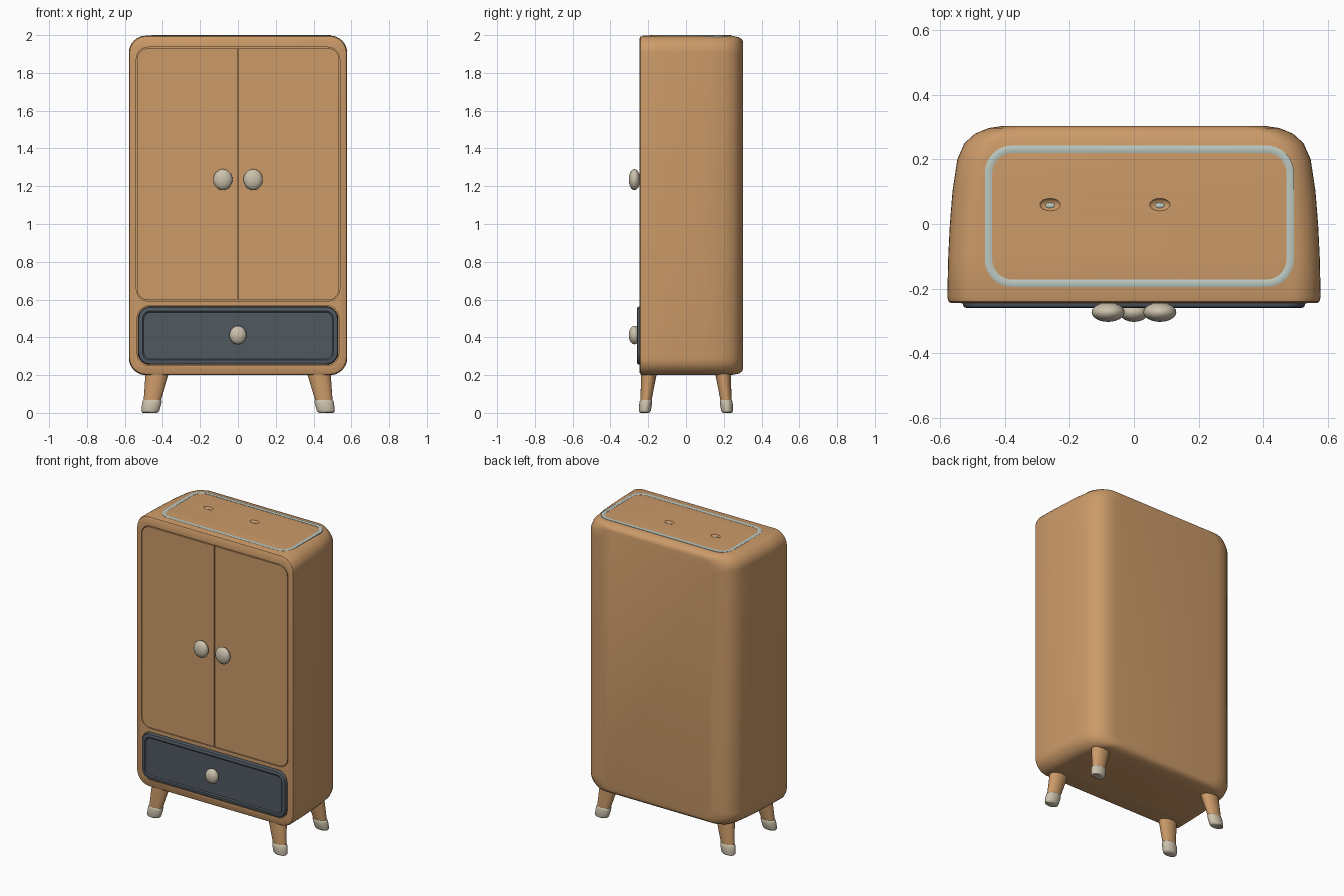
import bpy, bmesh, math
from mathutils import Vector

cube = bpy.data.objects.get("Cube")
if cube:
    bpy.data.objects.remove(cube, do_unlink=True)


def material(name, rgb):
    m = bpy.data.materials.new(name)
    m.use_nodes = True
    col = (*rgb, 1)
    m.diffuse_color = col
    for n in m.node_tree.nodes:
        if n.type == 'BSDF_PRINCIPLED':
            n.inputs["Base Color"].default_value = col
            n.inputs["Roughness"].default_value = 0.7
    return m


WOOD = material("warm wood", (0.60, 0.325, 0.14))
SLATE = material("slate drawer", (0.08, 0.10, 0.12))
CREAM = material("cream", (0.60, 0.53, 0.41))
PALE = material("pale trim", (0.50, 0.58, 0.53))


def rounded(u0, u1, v0, v1, radii, n=8):
    """Rounded rectangle; radii run from low-low corner counter-clockwise."""
    corners = [(u0, v0, 1, 1), (u1, v0, -1, 1), (u1, v1, -1, -1), (u0, v1, 1, -1)]
    pts = []
    for k, (u, v, su, sv) in enumerate(corners):
        r = radii[k]
        for i in range(n + 1):
            a = math.pi + (k + i / n) * math.pi / 2
            pts.append((u + su * r + r * math.cos(a), v + sv * r + r * math.sin(a)))
    return pts


def ellipse(cx, cy, rx, ry, n=24):
    return [(cx + rx * math.cos(2 * math.pi * i / n), cy + ry * math.sin(2 * math.pi * i / n))
            for i in range(n)]


def loft(name, rings, mat, axis='Z', closed=False):
    """Skin a list of (depth, outline); capped at the ends or closed into a loop."""
    bm = bmesh.new()
    rows = []
    for d, outline in rings:
        rows.append([bm.verts.new((u, v, d) if axis == 'Z' else (u, d, v)) for u, v in outline])
    pairs = list(zip(rows, rows[1:]))
    if closed:
        pairs.append((rows[-1], rows[0]))
    else:
        bm.faces.new(rows[0])
        bm.faces.new(rows[-1])
    for a, b in pairs:
        for i in range(len(a)):
            j = (i + 1) % len(a)
            bm.faces.new((a[i], a[j], b[j], b[i]))
    bmesh.ops.recalc_face_normals(bm, faces=bm.faces)
    return finish(name, bm, mat)


def ellipsoid(name, centre, radii, mat):
    bm = bmesh.new()
    bmesh.ops.create_uvsphere(bm, u_segments=24, v_segments=16, radius=1)
    bmesh.ops.scale(bm, vec=Vector(radii), verts=bm.verts)
    bmesh.ops.translate(bm, vec=Vector(centre), verts=bm.verts)
    return finish(name, bm, mat)


def finish(name, bm, mat):
    me = bpy.data.meshes.new(name)
    bm.to_mesh(me)
    bm.free()
    me.materials.append(mat)
    ob = bpy.data.objects.new(name, me)
    bpy.context.collection.objects.link(ob)
    return ob


def activate(ob):
    bpy.ops.object.select_all(action='DESELECT')
    ob.select_set(True)
    bpy.context.view_layer.objects.active = ob


def cut(ob, cutter):
    activate(ob)
    mod = ob.modifiers.new("cut", 'BOOLEAN')
    mod.operation = 'DIFFERENCE'
    mod.solver = 'EXACT'
    mod.object = cutter
    bpy.ops.object.modifier_apply(modifier=mod.name)
    bpy.data.objects.remove(cutter, do_unlink=True)


FRONT, TOP, BASE = -0.245, 1.997, 0.2

# Cabinet body: depth, half width, inset at top and bottom
layers = [(FRONT, 0.567, 0.012), (-0.24, 0.574, 0.004), (-0.225, 0.578, 0), (-0.1, 0.575, 0),
          (0, 0.57, 0), (0.1, 0.562, 0), (0.2, 0.547, 0), (0.25, 0.525, 0.002),
          (0.28, 0.492, 0.008), (0.297, 0.45, 0.02), (0.303, 0.41, 0.035)]
body = loft("cabinet_body",
            [(y, rounded(-w, w, BASE + i, TOP - i, [0.09] * 4)) for y, w, i in layers], WOOD, 'Y')

# Recesses for doors and drawer
for x, z0, z1 in ((0.539, 0.592, 1.936), (0.534, 0.25, 0.568)):
    outline = rounded(-x, x, z0, z1, [0.065] * 4)
    cut(body, loft("recess_cutter", [(-0.4, outline), (-0.222, outline)], WOOD, 'Y'))

# Dents in the top, each with a small pale plug
for i, x in enumerate((-0.26, 0.08)):
    cut(body, ellipsoid("dent_cutter", (x, 0.06, TOP + 0.004), (0.033, 0.02, 0.016), WOOD))
    ellipsoid(f"top_plug_{i + 1}", (x, 0.057, TOP - 0.012), (0.016, 0.009, 0.005), PALE)

# Doors, rounded on the outer corners only
for side, x0, x1, radii in (("left", 0.003, 0.535, (0.002, 0.06, 0.06, 0.002)),
                            ("right", -0.535, -0.003, (0.06, 0.002, 0.002, 0.06))):
    shape = rounded(x0, x1, 0.597, 1.931, radii)
    loft(f"{side}_door", [(-0.21, shape), (FRONT - 0.001, shape)], WOOD, 'Y')

# Drawer front with raised rim and sunken panel
steps = [(-0.21, 0), (-0.25, 0), (-0.257, 0.004), (-0.26, 0.012), (-0.26, 0.024),
         (-0.254, 0.031), (-0.254, 0.04)]
loft("drawer_front", [(y, rounded(-0.53 + i, 0.53 - i, 0.255 + i, 0.563 - i, [0.065 - i] * 4))
                      for y, i in steps], SLATE, 'Y')

# Knobs on short stems
for name, x, z, r in (("left_door_knob", 0.08, 1.235, 0.051), ("right_door_knob", -0.08, 1.235, 0.051),
                      ("drawer_knob", 0, 0.412, 0.045)):
    ellipsoid(name, (x, -0.273, z), (r, 0.03, r * 1.09), CREAM)
    loft(name + "_stem", [(-0.23, ellipse(x, z, 0.02, 0.02)), (-0.27, ellipse(x, z, 0.02, 0.02))],
         CREAM, 'Y')

# Pale trim let into the top
trim = [(TOP - 0.01, 0), (TOP + 0.001, 0), (TOP + 0.003, 0.006), (TOP + 0.003, 0.016),
        (TOP + 0.001, 0.023), (TOP - 0.01, 0.023)]
loft("top_trim", [(z, rounded(-0.462 + i, 0.495 - i, -0.195 + i, 0.243 - i, [0.085 - i] * 4))
                  for z, i in trim], PALE, closed=True)


# Splayed legs with cream feet: height, x radius, y radius
def leg_rings(sx, sy, sections):
    rings = []
    for z, rx, ry in sections:
        t = z / 0.2
        cx = sx * (0.467 - 0.037 * t)
        cy = sy * (0.219 - 0.022 * t)
        rings.append((z, ellipse(cx, cy, rx, ry)))
    return rings


for end, sy in (("front", -1), ("back", 1)):
    for side, sx in (("left", 1), ("right", -1)):
        loft(f"{end}_{side}_leg", leg_rings(sx, sy, [(0.05, 0.044, 0.028), (0.215, 0.063, 0.042)]), WOOD)
        loft(f"{end}_{side}_foot", leg_rings(sx, sy, [
            (0, 0.038, 0.022), (0.004, 0.044, 0.028), (0.013, 0.048, 0.032),
            (0.055, 0.051, 0.034), (0.066, 0.049, 0.032), (0.07, 0.045, 0.029)]), CREAM)

# Smooth shading with crisp edges
for ob in list(bpy.context.collection.objects):
    if ob.type == 'MESH':
        activate(ob)
        bpy.ops.object.shade_smooth_by_angle(angle=math.radians(35))
